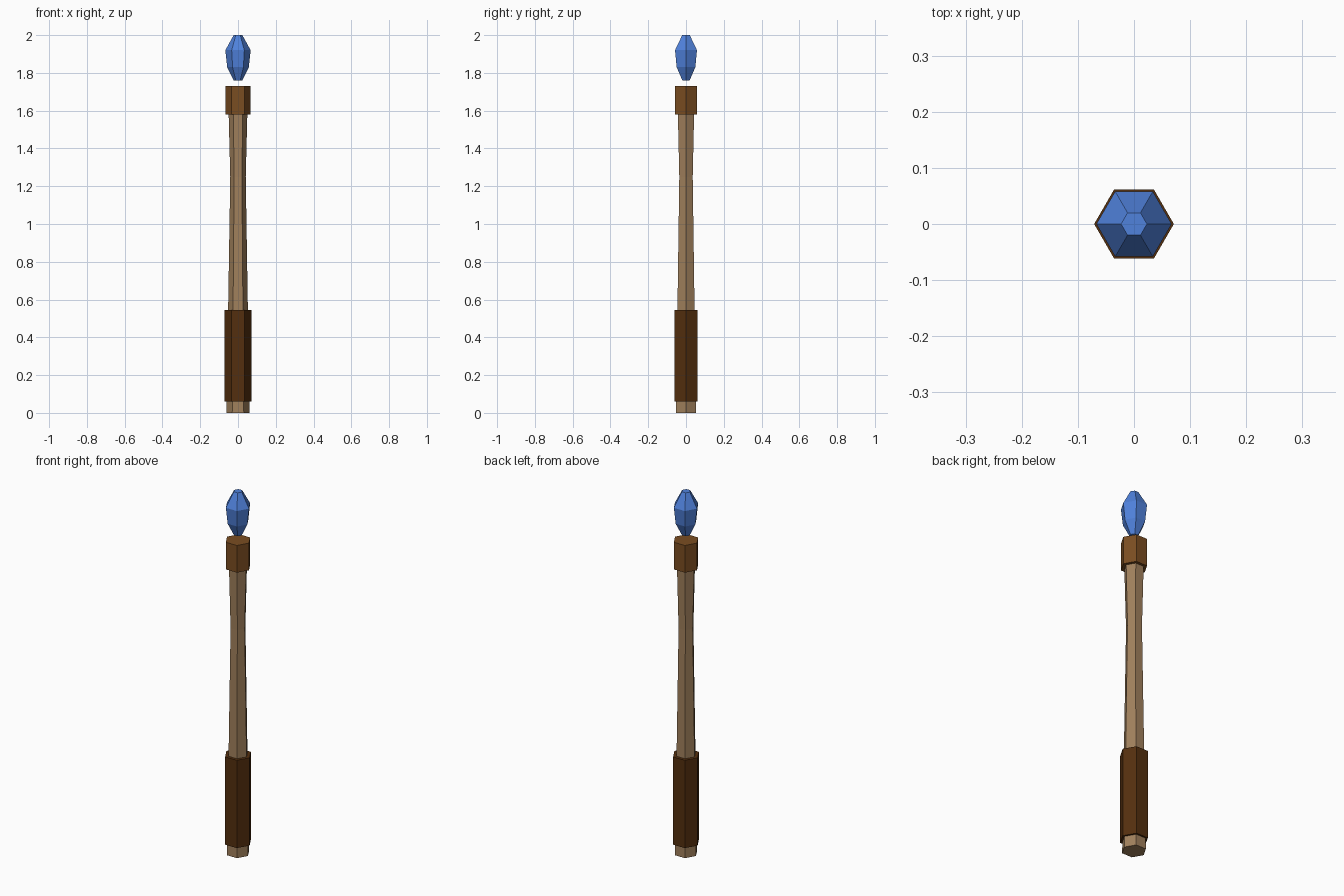
import bpy, bmesh, math

if "Cube" in bpy.data.objects:
    bpy.data.objects.remove(bpy.data.objects["Cube"])

SIDES = 6


def material(name, srgb):
    mat = bpy.data.materials.new(name)
    linear = [((c / 255 + 0.055) / 1.055) ** 2.4 for c in srgb]
    mat.diffuse_color = (*linear, 1.0)
    mat.use_nodes = True
    mat.node_tree.nodes["Principled BSDF"].inputs["Base Color"].default_value = mat.diffuse_color
    return mat


def hex_prism(name, profile, mat):
    """Stack six-sided rings from (radius, height) pairs and cap both ends."""
    bm = bmesh.new()
    rings = []
    for radius, z in profile:
        rings.append([bm.verts.new((radius * math.cos(math.tau * i / SIDES),
                                    radius * math.sin(math.tau * i / SIDES), z))
                      for i in range(SIDES)])
    for low, high in zip(rings, rings[1:]):
        for i in range(SIDES):
            j = (i + 1) % SIDES
            bm.faces.new((low[i], low[j], high[j], high[i]))
    bm.faces.new(rings[0][::-1])
    bm.faces.new(rings[-1])
    mesh = bpy.data.meshes.new(name)
    bm.to_mesh(mesh)
    bm.free()
    mesh.materials.append(mat)
    obj = bpy.data.objects.new(name, mesh)
    bpy.context.collection.objects.link(obj)
    return obj


pale_wood = material("pale wood", (160, 128, 92))
brown_wood = material("brown wood", (122, 77, 33))
dark_leather = material("dark leather", (84, 47, 14))
blue_crystal = material("blue crystal", (80, 130, 220))

# Slender shaft, narrowest above the middle
hex_prism("shaft", [(0.061, 0), (0.041, 1.25), (0.050, 1.60)], pale_wood)

# Hand grip near the foot
hex_prism("grip", [(0.071, 0.06), (0.071, 0.545)], dark_leather)

# Collar at the head
hex_prism("collar", [(0.067, 1.58), (0.067, 1.73)], brown_wood)

# Crystal floating above the collar
hex_prism("crystal", [(0.022, 1.76), (0.057, 1.83), (0.067, 1.92), (0.023, 2.0)],
          blue_crystal)
